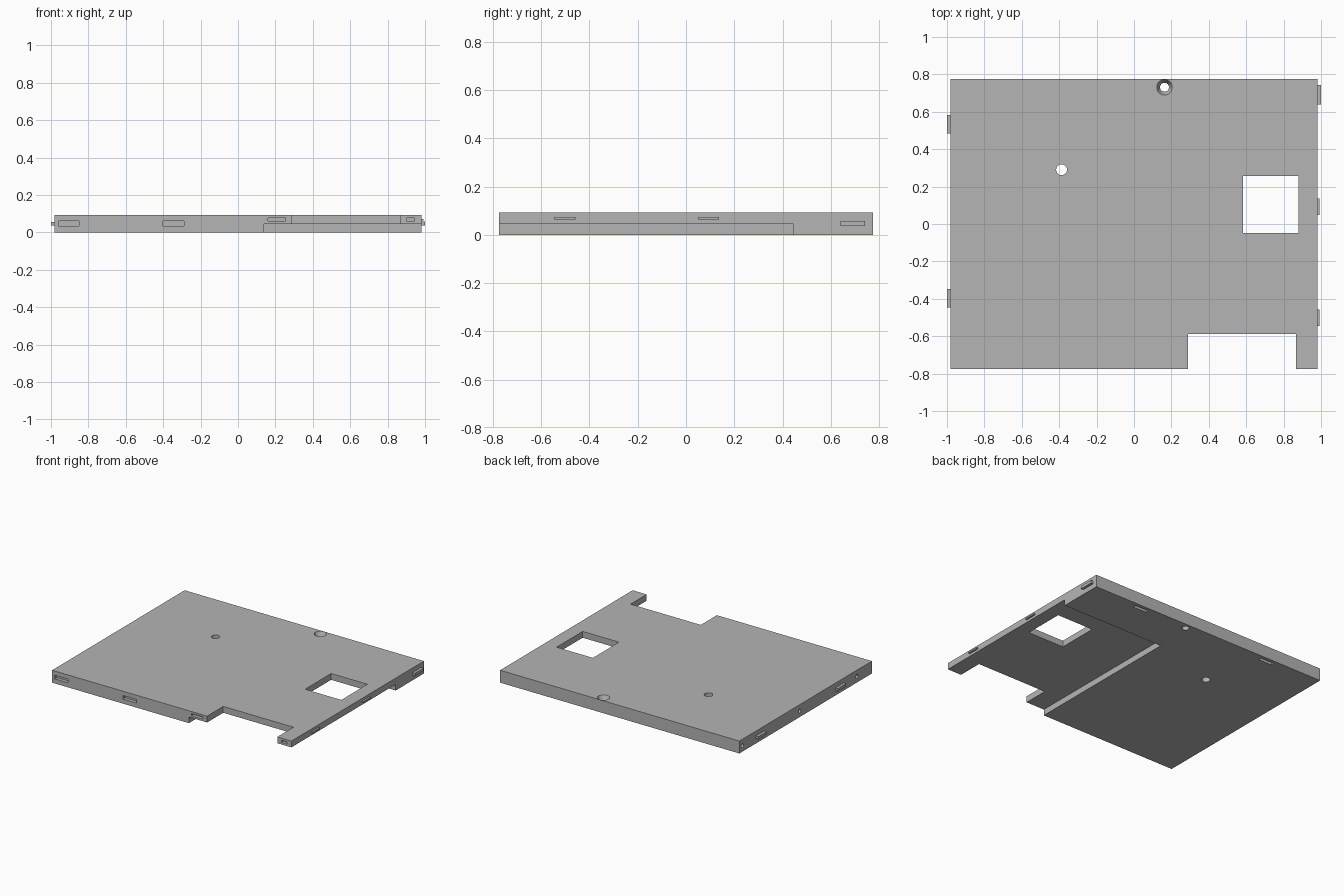
import bpy
from math import pi

cube = bpy.data.objects.get("Cube")
if cube:
    bpy.data.objects.remove(cube, do_unlink=True)

grey = bpy.data.materials.new("plain_grey")
grey.use_nodes = True
grey.diffuse_color = (0.46, 0.46, 0.46, 1)
grey.node_tree.nodes["Principled BSDF"].inputs["Base Color"].default_value = (0.46, 0.46, 0.46, 1)


def box(name, x, y, z):
    """Box from its (low, high) range on each axis."""
    bpy.ops.mesh.primitive_cube_add(size=1, location=[sum(r) / 2 for r in (x, y, z)])
    ob = bpy.context.object
    ob.name = name
    ob.scale = [r[1] - r[0] for r in (x, y, z)]
    bpy.ops.object.transform_apply(location=False, rotation=False)
    ob.data.materials.append(grey)
    return ob


def cone(name, centre, low, high, depth, rotation=(0, 0, 0)):
    bpy.ops.mesh.primitive_cone_add(vertices=32, radius1=low, radius2=high, depth=depth,
                                    location=centre, rotation=rotation)
    ob = bpy.context.object
    ob.name = name
    ob.data.materials.append(grey)
    return ob


def cut(target, cutter):
    """Subtract the cutter from the target, then discard it."""
    cutter.hide_render = True
    mod = target.modifiers.new("cut", 'BOOLEAN')
    mod.operation = 'DIFFERENCE'
    mod.solver = 'EXACT'
    mod.object = cutter
    bpy.context.view_layer.objects.active = target
    bpy.ops.object.modifier_apply(modifier=mod.name)
    bpy.data.objects.remove(cutter, do_unlink=True)


W, D, H = 0.98, 0.775, 0.092
plate = box("plate", (-W, W), (-D, D), (0, H))

# Underside step, front notch and rectangular window
cut(plate, box("step_cutter", (0.14, 1.1), (-0.9, 0.445), (-0.1, 0.045)))
cut(plate, box("notch_cutter", (0.29, 0.865), (-0.9, -0.587), (-0.1, 0.2)))
cut(plate, box("window_cutter", (0.583, 0.88), (-0.048, 0.257), (-0.1, 0.2)))

# Through holes, the rear one countersunk
cut(plate, cone("small_hole_cutter", (-0.387, 0.29, 0.05), 0.029, 0.029, 0.3))
cut(plate, cone("rear_hole_cutter", (0.163, 0.731, 0.05), 0.024, 0.024, 0.3))
cut(plate, cone("countersink_cutter", (0.163, 0.731, H - 0.019), 0.024, 0.042, 0.04))

# Slots in the front edge
for lo, hi, z0, z1 in ((-0.96, -0.85, 0.034, 0.06), (-0.4, -0.29, 0.034, 0.06),
                       (0.16, 0.255, 0.06, 0.076), (0.9, 0.945, 0.06, 0.076)):
    cut(plate, box("front_slot_cutter", (lo, hi), (-0.9, -D + 0.025), (z0, z1)))

# Slots in the underside near the back edge
for x in (0.56, -0.54):
    cut(plate, box("bottom_slot_cutter", (x - 0.055, x + 0.055), (0.725, 0.75), (-0.1, 0.025)))

# Small round sockets in the right edge
for y in (0.74, 0.07, -0.6):
    cut(plate, cone("socket_cutter", (-W, y, 0.045), 0.014, 0.014, 0.06, (0, pi / 2, 0)))

# Locating tabs on both side edges
for y in (0.533, -0.397):
    box("right_tab", (-1, -W), (y - 0.049, y + 0.049), (0.036, 0.056))
box("left_rear_tab", (W, 1), (0.64, 0.742), (0.036, 0.058))
for y in (0.093, -0.502):
    box("left_tab", (W, 0.993), (y - 0.044, y + 0.044), (0.063, 0.073))
